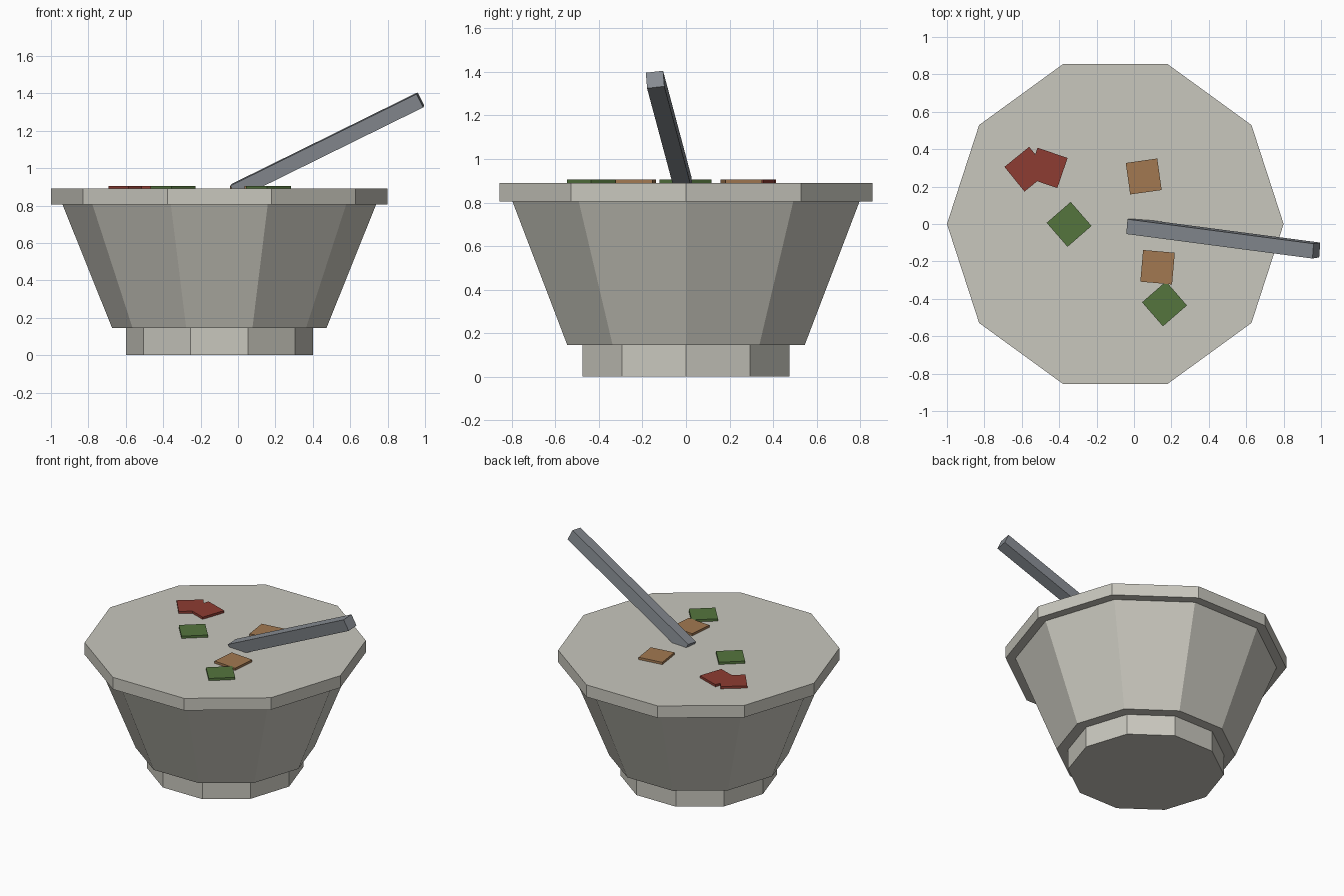
import bpy, bmesh, math
from mathutils import Vector, Matrix

if "Cube" in bpy.data.objects:
    bpy.data.objects.remove(bpy.data.objects["Cube"])


def material(name, rgb):
    m = bpy.data.materials.new(name)
    m.diffuse_color = (*rgb, 1)
    m.use_nodes = True
    m.node_tree.nodes["Principled BSDF"].inputs["Base Color"].default_value = m.diffuse_color
    return m


STONE = material("pale stone", (0.58, 0.57, 0.51))
STEEL = material("grey utensil", (0.24, 0.26, 0.285))
RED = material("red food", (0.27, 0.046, 0.032))
GREEN = material("green food", (0.09, 0.178, 0.048))
BROWN = material("brown food", (0.36, 0.19, 0.083))


def finish(name, bm, mat):
    bmesh.ops.recalc_face_normals(bm, faces=bm.faces)
    mesh = bpy.data.meshes.new(name)
    bm.to_mesh(mesh)
    bm.free()
    mesh.materials.append(mat)
    obj = bpy.data.objects.new(name, mesh)
    bpy.context.collection.objects.link(obj)
    return obj


def lathe(name, profile, sides, centre, mat):
    """Closed faceted solid from (radius, z) points, bottom to top."""
    bm = bmesh.new()
    rings = []
    for r, z in profile:
        rings.append([bm.verts.new((centre[0] + r * math.cos(math.tau * i / sides),
                                    centre[1] + r * math.sin(math.tau * i / sides), z))
                      for i in range(sides)])
    for a, b in zip(rings, rings[1:]):
        for i in range(sides):
            j = (i + 1) % sides
            bm.faces.new((a[i], a[j], b[j], b[i]))
    bm.faces.new(rings[0])
    bm.faces.new(rings[-1])
    return finish(name, bm, mat)


def box(name, size, matrix, mat):
    bm = bmesh.new()
    bmesh.ops.create_cube(bm, size=1, matrix=matrix @ Matrix.Diagonal((*size, 1)))
    return finish(name, bm, mat)


# Ten-sided bowl: foot, flared body and rim with a flat filled top
lathe("bowl", [(0.5, 0), (0.5, 0.145), (0.573, 0.145), (0.838, 0.805),
               (0.9, 0.805), (0.9, 0.89)], 10, (-0.1, 0), STONE)

# Square utensil handle leaning out of the bowl
tip, base = Vector((0.975, -0.142, 1.365)), Vector((-0.02, -0.011, 0.875))
axis = tip - base
turn = Vector((0, 0, 1)).rotation_difference(axis).to_matrix().to_4x4()
box("utensil_handle", (0.08, 0.08, axis.length),
    Matrix.Translation((tip + base) / 2) @ turn, STEEL)

# Chopped food pieces resting on the surface
pieces = [("red_piece_a", -0.573, 0.293, 39, RED), ("red_piece_b", -0.463, 0.30, -19, RED),
          ("brown_piece_a", 0.052, 0.254, 8, BROWN), ("brown_piece_b", 0.126, -0.231, -5, BROWN),
          ("green_piece_a", -0.347, -0.002, 41, GREEN), ("green_piece_b", 0.163, -0.427, 41, GREEN)]
for name, x, y, angle, mat in pieces:
    box(name, (0.17, 0.17, 0.03),
        Matrix.Translation((x, y, 0.891)) @ Matrix.Rotation(math.radians(angle), 4, 'Z'), mat)
